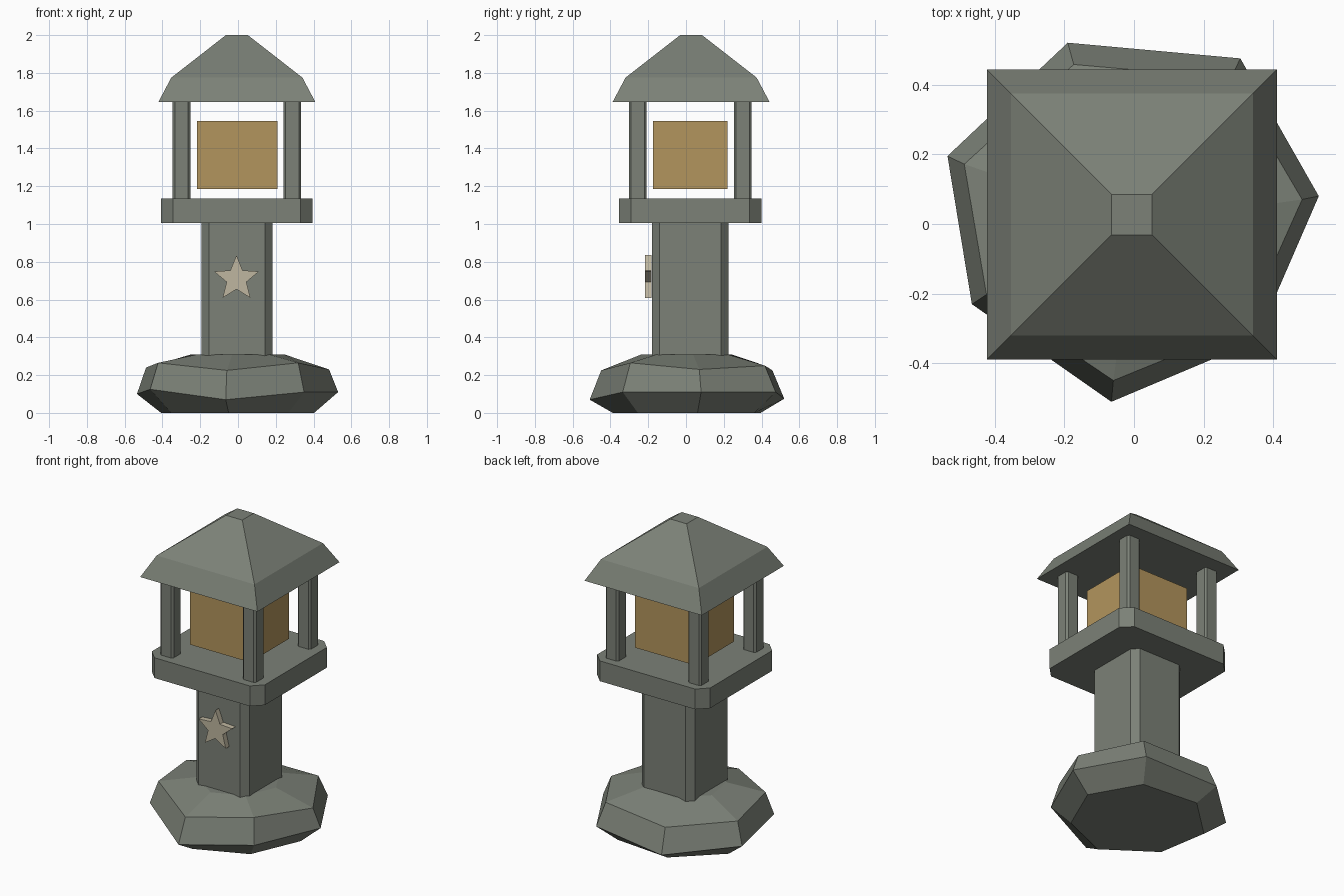
import bpy, bmesh
from math import sin, cos, pi

if "Cube" in bpy.data.objects:
    bpy.data.objects.remove(bpy.data.objects["Cube"])


def material(name, rgb):
    m = bpy.data.materials.new(name)
    m.diffuse_color = (*rgb, 1)
    m.use_nodes = True
    m.node_tree.nodes["Principled BSDF"].inputs["Base Color"].default_value = m.diffuse_color
    return m


STONE = material("stone", (0.20, 0.22, 0.185))
GLOW = material("warm_lamp", (0.45, 0.30, 0.11))
PALE = material("pale_stone", (0.52, 0.47, 0.35))
CX, CY = -0.006, 0.022   # axis shared by the upper parts


def loft(name, rings, mat):
    """Skin a stack of equal-sized rings and cap both ends."""
    bm = bmesh.new()
    loops = [[bm.verts.new(p) for p in ring] for ring in rings]
    n = len(loops[0])
    for a, b in zip(loops, loops[1:]):
        for i in range(n):
            j = (i + 1) % n
            bm.faces.new((a[i], a[j], b[j], b[i]))
    bm.faces.new(loops[0][::-1])
    bm.faces.new(loops[-1])
    bmesh.ops.recalc_face_normals(bm, faces=bm.faces)
    mesh = bpy.data.meshes.new(name)
    bm.to_mesh(mesh)
    bm.free()
    mesh.materials.append(mat)
    ob = bpy.data.objects.new(name, mesh)
    bpy.context.collection.objects.link(ob)
    return ob


def rect(x, y, hx, hy, z, c=0):
    """Rectangle ring at height z, with corners cut by c."""
    pts = []
    for sx, sy in ((1, 1), (-1, 1), (-1, -1), (1, -1)):
        if c:
            cut = [(sx * hx, sy * (hy - c)), (sx * (hx - c), sy * hy)]
            pts += cut if sx * sy > 0 else cut[::-1]
        else:
            pts.append((sx * hx, sy * hy))
    return [(x + px, y + py, z) for px, py in pts]


def block(name, x, y, hx, hy, z0, z1, c=0, mat=STONE):
    return loft(name, [rect(x, y, hx, hy, z, c) for z in (z0, z1)], mat)


# Rough seven-sided boulder base: rim x, rim y, rim z, shoulder z
rim = [(0.53, 0.08, 0.11, 0.23), (0.305, 0.475, 0.11, 0.25),
       (-0.19, 0.52, 0.075, 0.225), (-0.535, 0.195, 0.10, 0.24),
       (-0.465, -0.23, 0.125, 0.265), (-0.065, -0.51, 0.07, 0.225),
       (0.35, -0.335, 0.11, 0.265)]
loft("base_rock", [[(x * .76, y * .76, 0) for x, y, a, b in rim],
                   [(x, y, a) for x, y, a, b in rim],
                   [(x * .91, y * .88, b) for x, y, a, b in rim],
                   [(x * .46, y * .46, 0.31) for x, y, a, b in rim]], STONE)

# Column and platform
block("column", CX, CY, 0.188, 0.203, 0.2, 1.01, 0.04)
block("platform", CX, CY, 0.401, 0.377, 1.005, 1.135, 0.063)

# Four corner posts
for sx in (-1, 1):
    for sy in (-1, 1):
        block("post", CX + sx * 0.293, CY + sy * 0.278, 0.047, 0.047,
              1.13, 1.65, 0.012)

# Lamp box
block("lamp", CX + 0.002, CY, 0.212, 0.198, 1.185, 1.545, 0, GLOW)

# Flared hip roof with a flat tip
loft("roof", [rect(CX, 0.027, h, h, z) for h, z in
              ((0.416, 1.645), (0.347, 1.775), (0.058, 2.0))], STONE)

# Star plaque on the front of the column
star = []
for i in range(10):
    r = 0.055 if i % 2 else 0.125
    star.append((-0.008 + r * sin(i * pi / 5), 0.71 + r * cos(i * pi / 5)))
loft("star", [[(x, y, z) for x, z in star] for y in (-0.218, -0.183)], PALE)
